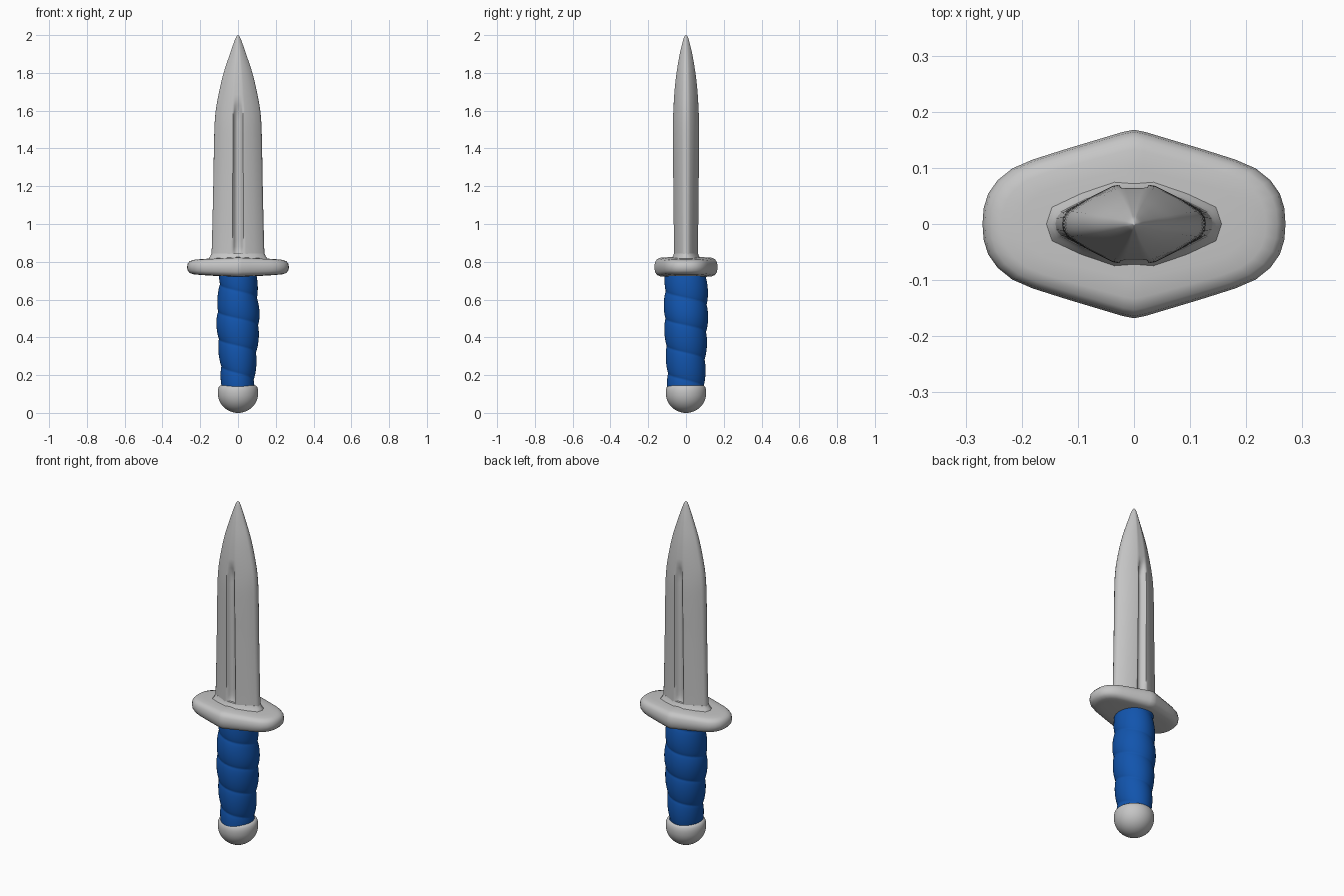
import bpy, bmesh, math

if "Cube" in bpy.data.objects:
    bpy.data.objects.remove(bpy.data.objects["Cube"])


def material(name, rgb):
    m = bpy.data.materials.new(name)
    m.diffuse_color = (*rgb, 1)
    m.use_nodes = True
    m.node_tree.nodes["Principled BSDF"].inputs["Base Color"].default_value = m.diffuse_color
    return m


STEEL = material("light grey metal", (0.56, 0.56, 0.56))
BLUE = material("blue grip", (0.006, 0.09, 0.42))


def sample(table, z):
    """Smooth (Catmull-Rom style) lookup of a table of (z, a, b) rows."""
    n = len(table)
    i = 0
    while i < n - 2 and z > table[i + 1][0]:
        i += 1
    p1, p2 = table[i], table[i + 1]
    p0, p3 = table[max(i - 1, 0)], table[min(i + 2, n - 1)]
    h = p2[0] - p1[0]
    t = (z - p1[0]) / h
    out = []
    for k in range(1, len(p1)):
        m1 = (p2[k] - p0[k]) / (p2[0] - p0[0]) * h
        m2 = (p3[k] - p1[k]) / (p3[0] - p1[0]) * h
        out.append((2*t**3 - 3*t**2 + 1) * p1[k] + (t**3 - 2*t**2 + t) * m1
                   + (3*t**2 - 2*t**3) * p2[k] + (t**3 - t**2) * m2)
    return out


def loft(name, rings, mat, angle=50):
    """Skin a stack of equal-length rings, bottom to top, with capped ends."""
    bm = bmesh.new()
    vs = [[bm.verts.new(p) for p in r] for r in rings]
    n = len(vs[0])
    for a, b in zip(vs, vs[1:]):
        for i in range(n):
            j = (i + 1) % n
            bm.faces.new((a[i], a[j], b[j], b[i]))
    bm.faces.new(vs[0][::-1])
    bm.faces.new(vs[-1])
    bmesh.ops.recalc_face_normals(bm, faces=bm.faces)
    me = bpy.data.meshes.new(name)
    bm.to_mesh(me)
    bm.free()
    me.materials.append(mat)
    ob = bpy.data.objects.new(name, me)
    bpy.context.collection.objects.link(ob)
    bpy.ops.object.select_all(action='DESELECT')
    ob.select_set(True)
    bpy.context.view_layer.objects.active = ob
    bpy.ops.object.shade_smooth_by_angle(angle=math.radians(angle))
    return ob


def mirror_quadrant(q):
    """Full outline from the quadrant going from (x, 0) to (0, y)."""
    left = [(-x, y) for x, y in q[-2::-1]]
    top = q + left
    return top + [(x, -y) for x, y in top[-2:0:-1]]


# Blade: rounded hexagon section with a fuller on both faces
blade_table = [(0.79, 0.142, 0.064), (0.9, 0.138, 0.064), (1.2, 0.131, 0.067),
               (1.5, 0.125, 0.070), (1.6, 0.118, 0.067), (1.7, 0.100, 0.061),
               (1.8, 0.076, 0.050), (1.9, 0.043, 0.033), (1.96, 0.022, 0.019),
               (1.99, 0.010, 0.010), (2.0, 0.002, 0.002)]
levels = [0.79 + 0.81 * i / 27 for i in range(28)]
levels += [1.6 + 0.4 * math.sin(math.pi / 2 * i / 22) for i in range(1, 23)]
rings = []
for z in levels:
    w, t = sample(blade_table, z)
    # fuller fades in above the guard and ends rounded at 1.63
    g = max(0, min(1, (z - 0.82) / 0.05)) * max(0, min(1, (1.64 - z) / 0.07))
    depth = 0.024 * math.sqrt(g)
    s = w / 0.14
    q = [(w, 0), (w * 0.985, t * 0.17), (w * 0.93, t * 0.33),
         (w * 0.62, t * 0.68), (0.042 * s, t * 0.97), (0.03 * s, t),
         (0.021 * s, t - depth * 0.45), (0.012 * s, t - depth * 0.9),
         (0, t - depth)]
    rings.append([(x, y, z) for x, y in mirror_quadrant(q)])
loft("blade", rings, STEEL, 60)

# Guard: pointed oval plate, thicker at the middle, with rounded rim
guard = mirror_quadrant([(0.270, 0), (0.268, 0.028), (0.260, 0.054),
                         (0.243, 0.078), (0.217, 0.099), (0.18, 0.115),
                         (0.12, 0.134), (0.06, 0.152), (0.02, 0.164),
                         (0, 0.168)])
rings = []
for inset, k in [(0.12, -1.02), (0.07, -1.0), (0.035, -0.96), (0.015, -0.82),
                 (0.004, -0.5), (0, 0), (0.004, 0.5), (0.015, 0.82),
                 (0.035, 0.96), (0.07, 1.0), (0.12, 1.02)]:
    ring = []
    for x, y in guard:
        x *= 1 - inset / 0.27
        y *= 1 - inset / 0.168
        half = 0.038 + 0.014 * (1 - abs(x) / 0.27)
        ring.append((x, y, 0.772 + k * half))
    rings.append(ring)
loft("guard", rings, STEEL, 60)

# Collar easing the blade into the guard
rings = []
for z, e in [(0.80, 0.024), (0.817, 0.016), (0.828, 0.007), (0.845, 0.0)]:
    q = [(0.14 + e, 0), (0.13 + e, 0.022 + e * 0.5),
         (0.087 + e * 0.6, 0.044 + e * 0.7), (0.035, 0.063 + e),
         (0, 0.062 + e)]
    rings.append([(x, y, z) for x, y in mirror_quadrant(q)])
loft("blade_collar", rings, STEEL, 60)

# Grip: slightly oval barrel with a spiral wrap
grip_table = [(0.13, 0.088, 0.100), (0.25, 0.097, 0.105), (0.4, 0.110, 0.113),
              (0.5, 0.115, 0.117), (0.6, 0.109, 0.117), (0.73, 0.101, 0.113)]
PITCH = 0.145
rings = []
for i in range(121):
    z = 0.13 + 0.6 * i / 120
    rx, ry = sample(grip_table, z)
    ring = []
    for k in range(64):
        a = 2 * math.pi * k / 64
        phase = z / PITCH + k / 64 - 0.198
        dip = 0.010 * (1 - abs(math.sin(math.pi * phase)) ** 0.6)
        ring.append(((rx - dip) * math.cos(a), (ry - dip) * math.sin(a), z))
    rings.append(ring)
loft("grip", rings, BLUE, 80)

# Pommel: rounded cap
profile = [(0.107 * math.sin(math.pi / 2 * i / 14),
            0.105 - 0.105 * math.cos(math.pi / 2 * i / 14))
           for i in range(1, 15)]
profile += [(0.107, 0.118), (0.104, 0.132), (0.099, 0.141), (0.092, 0.146),
            (0.07, 0.147)]
rings = [[(r * math.cos(2 * math.pi * k / 48), r * math.sin(2 * math.pi * k / 48), z)
          for k in range(48)] for r, z in profile]
loft("pommel", rings, STEEL, 60)
